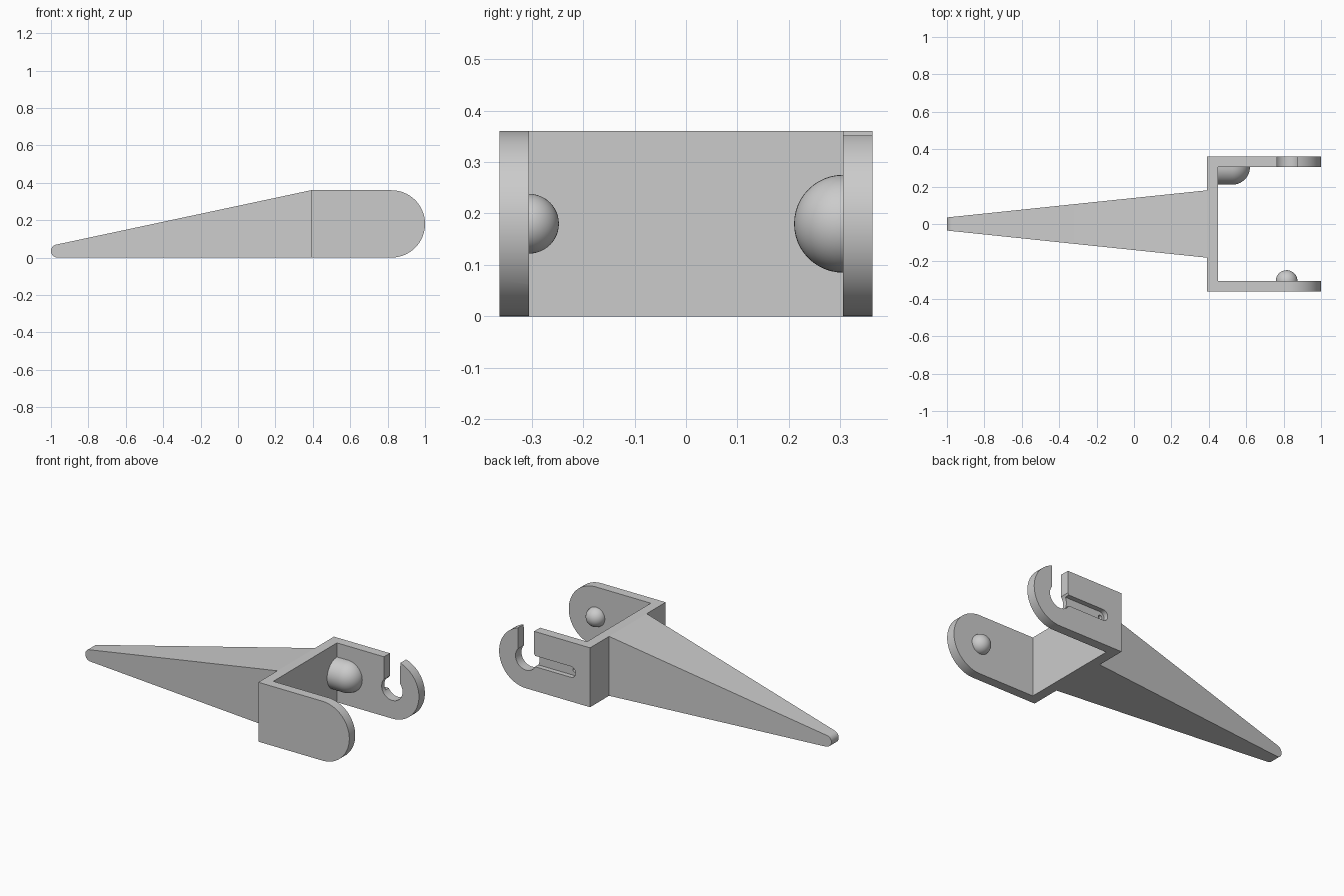
import bpy, bmesh
from math import sin, cos, pi
from mathutils import Matrix

if "Cube" in bpy.data.objects:
    bpy.data.objects.remove(bpy.data.objects["Cube"])

grey = bpy.data.materials.new("plain grey")
grey.use_nodes = True
grey.diffuse_color = (0.6, 0.6, 0.6, 1)
grey.node_tree.nodes["Principled BSDF"].inputs["Base Color"].default_value = (0.6, 0.6, 0.6, 1)

HEIGHT, MID = 0.36, 0.18        # bracket height and pivot height
WIDE, INNER = 0.362, 0.305      # arm outer and inner y
PIVOT = 0.82                    # pivot x


def to_object(name, bm):
    bmesh.ops.recalc_face_normals(bm, faces=bm.faces)
    mesh = bpy.data.meshes.new(name)
    bm.to_mesh(mesh)
    bm.free()
    mesh.materials.append(grey)
    obj = bpy.data.objects.new(name, mesh)
    bpy.context.collection.objects.link(obj)
    return obj


def arc(cx, cz, r, start, end, steps=32):
    angles = [start + (end - start) * i / steps for i in range(steps + 1)]
    return [(cx + r * cos(a), cz + r * sin(a)) for a in angles]


def prism(name, outline, lo, hi, upright=False):
    """Extrude an outline along y (x-z outline) or along z (x-y outline)."""
    place = (lambda p, h: (p[0], p[1], h)) if upright else (lambda p, h: (p[0], h, p[1]))
    bm = bmesh.new()
    a = [bm.verts.new(place(p, lo)) for p in outline]
    b = [bm.verts.new(place(p, hi)) for p in outline]
    bm.faces.new(a)
    bm.faces.new(b)
    for i in range(len(a)):
        bm.faces.new((a[i - 1], a[i], b[i], b[i - 1]))
    return to_object(name, bm)


def ball(name, x, y, r, tail=None):
    """Sphere with poles along x; its rear half can be drawn out into a barrel."""
    bm = bmesh.new()
    bmesh.ops.create_uvsphere(bm, u_segments=48, v_segments=24, radius=r,
                              matrix=Matrix.Rotation(pi / 2, 4, 'Y'))
    if tail:
        for v in bm.verts:
            if v.co.x < -0.0001:
                v.co.x = -tail
    bmesh.ops.translate(bm, verts=bm.verts, vec=(x, y, MID))
    return to_object(name, bm)


def combine(target, other, operation):
    mod = target.modifiers.new(operation.lower(), 'BOOLEAN')
    mod.operation, mod.solver, mod.object = operation, 'EXACT', other
    with bpy.context.temp_override(object=target, active_object=target):
        bpy.ops.object.modifier_apply(modifier=mod.name)
    bpy.data.objects.remove(other)


# Tapered handle with a rounded tip
tip = 0.035
outline = [(0.39, HEIGHT)] + arc(-1 + tip, tip, tip, pi * 0.565, pi * 1.5, 16) + [(0.39, 0)]
handle = prism("handle", outline, -1, 1)
for v in handle.data.vertices:
    v.co.y *= 0.035 + (v.co.x + 1) / 1.39 * 0.145

# Fork bracket: oversize U, trimmed to the rounded side outline
big = WIDE + 0.02
fork = [(0.39, -big), (1.05, -big), (1.05, -INNER), (0.45, -INNER),
        (0.45, INNER), (1.05, INNER), (1.05, big), (0.39, big)]
bracket = prism("fork_bracket", fork, -0.02, HEIGHT + 0.02, upright=True)
combine(bracket, ball("lamp_barrel", 0.525, INNER, 0.095, tail=0.1), 'UNION')
combine(bracket, ball("pivot_stud", PIVOT - 0.004, -INNER, 0.058), 'UNION')
side = [(0.39, 0)] + arc(PIVOT, MID, MID, -pi / 2, pi / 2, 48) + [(0.39, HEIGHT)]
combine(bracket, prism("side_trim", side, -WIDE, WIDE), 'INTERSECT')

# Open snap socket in the rear arm
socket = arc(PIVOT, MID, 0.07, pi - 0.9 + 0.22, 2 * pi + 0.68, 40)
socket = [(PIVOT - 0.055, 0.45)] + socket + [(PIVOT + 0.055, 0.45)]
combine(bracket, prism("socket_cut", socket, 0.29, 0.45), 'DIFFERENCE')

# Wire groove on the outside of the rear arm, with a small hole into the barrel
groove = [(PIVOT, MID - 0.033)] + [(PIVOT, MID + 0.033)]
groove += arc(0.52, MID, 0.033, pi / 2, pi * 1.5, 16)
combine(bracket, prism("groove_cut", groove, WIDE - 0.03, 0.45), 'DIFFERENCE')
hole = arc(0.515, MID, 0.012, 0, 2 * pi * 15 / 16, 15)
combine(bracket, prism("wire_hole_cut", hole, 0.26, 0.45), 'DIFFERENCE')

# Smooth the curves, keep the corners sharp
for obj in (handle, bracket):
    bpy.ops.object.select_all(action='DESELECT')
    obj.select_set(True)
    bpy.context.view_layer.objects.active = obj
    bpy.ops.object.shade_smooth_by_angle(angle=pi / 6)
